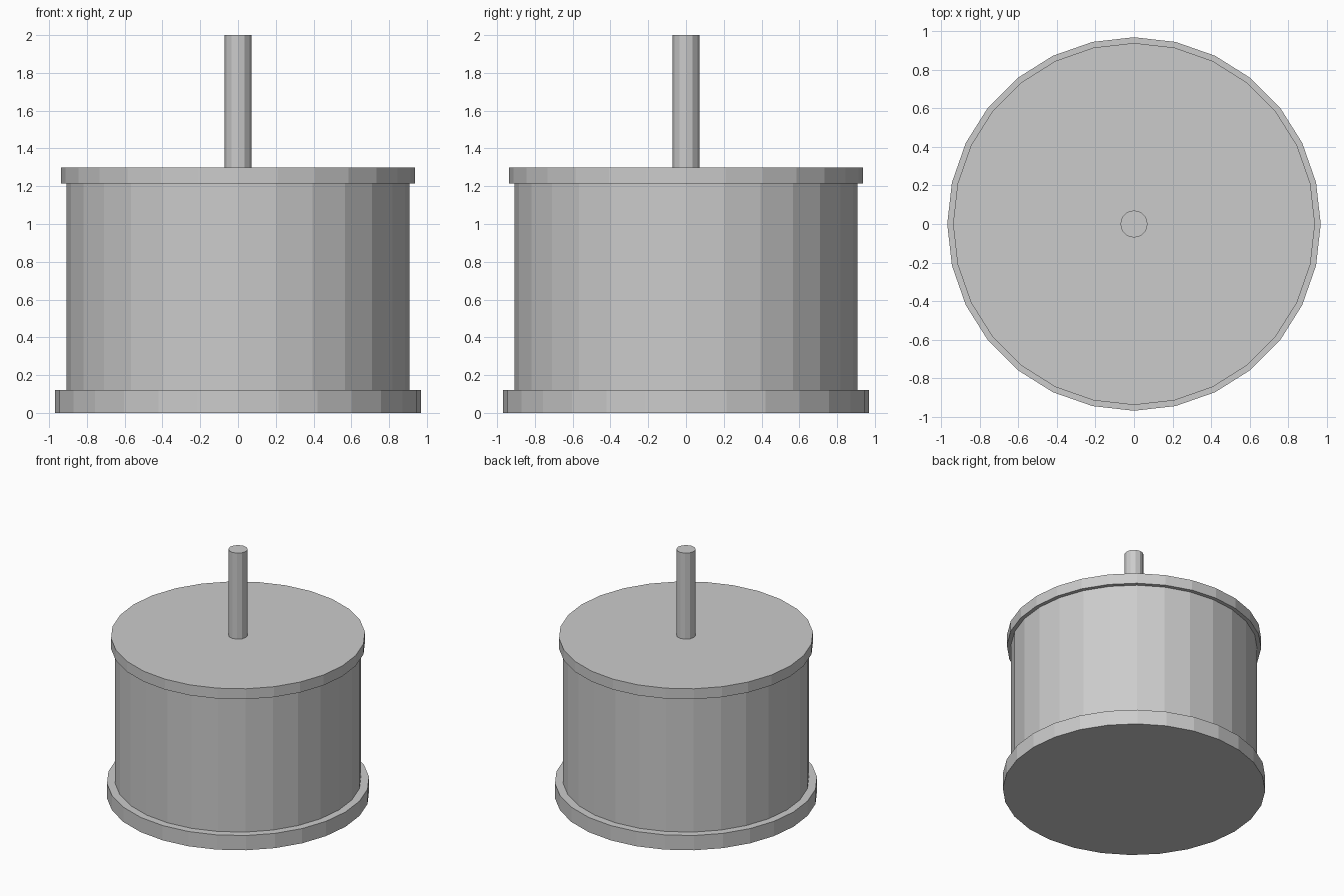
import bpy

if "Cube" in bpy.data.objects:
    bpy.data.objects.remove(bpy.data.objects["Cube"])


def cylinder(name, radius, bottom, top, sides):
    # upright flat-shaded cylinder with a corner on the +y axis
    bpy.ops.mesh.primitive_cylinder_add(
        vertices=sides, radius=radius, depth=top - bottom,
        location=(0, 0, (bottom + top) / 2))
    part = bpy.context.object
    part.name = name
    return part


# stacked round parts: name, radius, bottom, top, sides
parts = [
    ("base_flange", 0.968, 0.0, 0.12, 28),
    ("body", 0.908, 0.12, 1.215, 28),
    ("top_cap", 0.938, 1.215, 1.30, 28),
    ("shaft", 0.071, 1.30, 2.0, 12),
]
for part in parts:
    cylinder(*part)
